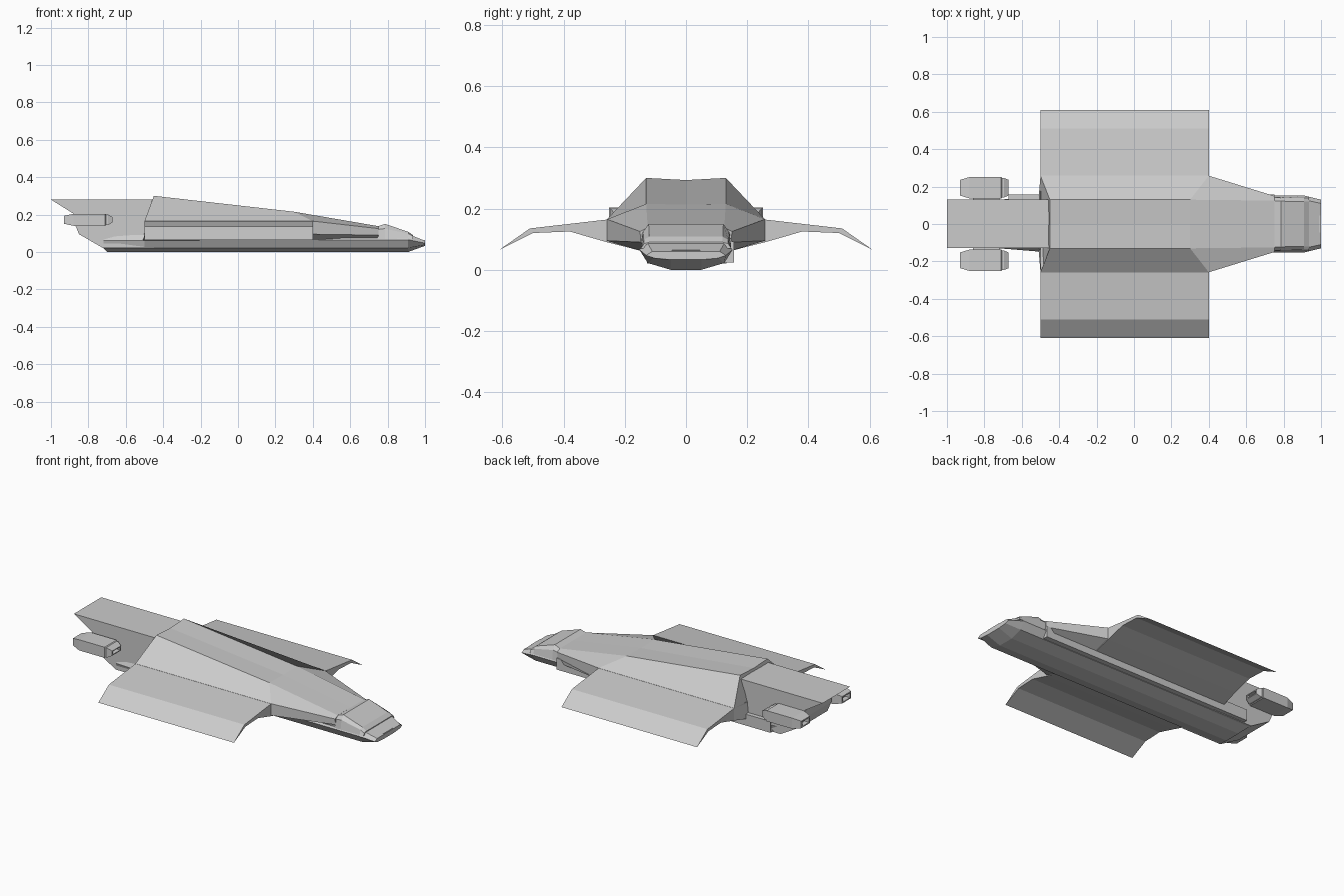
import bpy, bmesh

if "Cube" in bpy.data.objects:
    bpy.data.objects.remove(bpy.data.objects["Cube"])


def finish(name, bm):
    bmesh.ops.remove_doubles(bm, verts=bm.verts, dist=0.0005)
    bmesh.ops.recalc_face_normals(bm, faces=bm.faces)
    me = bpy.data.meshes.new(name)
    bm.to_mesh(me)
    bm.free()
    ob = bpy.data.objects.new(name, me)
    bpy.context.collection.objects.link(ob)
    return ob


def loft(name, rings):
    """Closed skin through rings of (x, y, z) points, capped at both ends."""
    bm = bmesh.new()
    vs = [[bm.verts.new(p) for p in r] for r in rings]
    n = len(vs[0])
    for a, b in zip(vs, vs[1:]):
        for i in range(n):
            j = (i + 1) % n
            bm.faces.new((a[i], a[j], b[j], b[i]))
    bm.faces.new(vs[0])
    bm.faces.new(vs[-1])
    return finish(name, bm)


def full(half):
    """Mirror a half section across y = 0 into a closed ring."""
    return half + [(x, -y, z) for x, y, z in reversed(half) if abs(y) > 1e-6]


def rect(x, y0, y1, z0, z1):
    return [(x, y0, z0), (x, y1, z0), (x, y1, z1), (x, y0, z1)]


# Lower hull with the tapered nose and raked stern
loft("lower_hull", [
    full([(x, y, z) for y, z in sec]) if not isinstance(x, list)
    else full([(xx, y, z) for xx, (y, z) in zip(x, sec)])
    for x, sec in [
        ([-.70, -.72, -.72, -.72], [(.05, 0), (.125, .022), (.13, .06), (.12, .092)]),
        (-.50, [(.05, 0), (.125, .022), (.148, .062), (.13, .092)]),
        (.91, [(.05, 0), (.125, .022), (.152, .065), (.13, .095)]),
        (1.0, [(.05, .033), (.105, .038), (.13, .047), (.11, .06)]),
    ]])

# Main body: rear bulkhead, shoulder break, neck behind the cockpit
body = [
    [(-.45, 0, .293), (-.45, .13, .3), (-.50, .258, .165), (-.50, .258, .09), (-.51, .14, .06)],
    [(.30, 0, .213), (.30, .13, .215), (.40, .258, .165), (.40, .258, .095), (.40, .14, .06)],
    [(.75, 0, .138), (.75, .125, .138), (.75, .150, .125), (.75, .148, .09), (.75, .14, .06)],
]
loft("main_body", [full(h) for h in body])

# Cockpit
loft("cockpit", [full([(x, w, z), (x, w + .018, zs), (x, .148, .07)])
                 for x, w, z, zs in [(.745, .125, .136, .12), (.785, .122, .15, .125),
                                     (.91, .12, .108, .098), (.935, .12, .09, .085)]])

# Tail block extruded from its side profile
tail_profile = [(-1, .28), (-.45, .28), (-.45, .02), (-.72, .02),
                (-.85, .095), (-.875, .155), (-.88, .205)]
loft("tail_block", [[(x, y, z) for x, z in tail_profile] for y in (-.128, .132)])

# Drooped wings
wing_profile = [(.12, .155), (.258, .164), (.51, .135), (.61, .065), (.50, .12),
                (.38, .125), (.258, .09), (.13, .058)]
for s, side in ((-1, "right"), (1, "left")):
    loft(side + "_wing", [[(x, s * y, z) for y, z in wing_profile] for x in (-.5, .4)])

# Engine pods with recessed intake and exhaust
pod = [(-.90, .032, .014), (-.93, .032, .014), (-.93, .042, .021), (-.88, .057, .032),
       (-.71, .057, .032), (-.705, .052, .028), (-.695, .052, .028),
       (-.67, .042, .014), (-.67, .034, .009), (-.70, .034, .009)]
for s, side in ((-1, "right"), (1, "left")):
    cy = s * .194
    loft(side + "_engine", [rect(x, cy - w, cy + w, .172 - h, .172 + h) for x, w, h in pod])
    loft(side + "_engine_mount", [rect(x, s * .125, s * .142, .155, .19) for x in (-.86, -.72)])

# Square conduit along the left side of the hull, open at the rear
conduit = [(-.65, .006), (-.67, .006), (-.67, 0), (.75, 0)]
loft("side_conduit", [rect(x, .12 + t, .157 - t, .024 + t, .092 - t) for x, t in conduit])

# Nose slot
loft("nose_slot", [rect(x, -.045, .045, .056, .064) for x in (.97, .998)])
